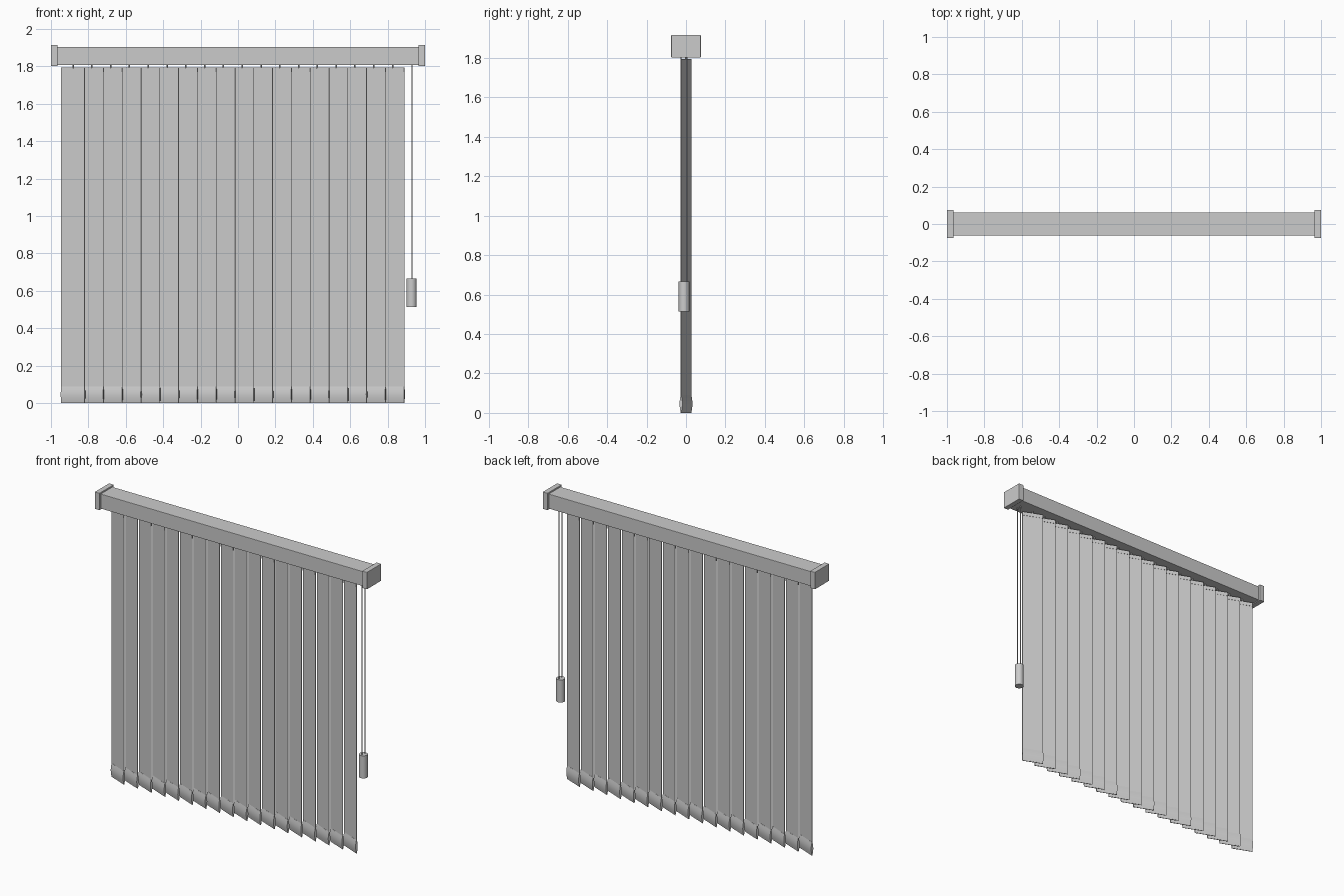
import bpy, bmesh, math
from mathutils import Matrix

if "Cube" in bpy.data.objects:
    bpy.data.objects.remove(bpy.data.objects["Cube"])

COUNT, PITCH, FIRST_X = 18, 0.1005, -0.882
WIDTH, TILT = 0.136, math.radians(-22)


def box(name, x, y, z, bevel=0.0):
    """Box from (min, max) ranges."""
    bm = bmesh.new()
    bmesh.ops.create_cube(bm, size=1)
    for v in bm.verts:
        v.co = [lo + (c + 0.5) * (hi - lo) for c, (lo, hi) in zip(v.co, (x, y, z))]
    ob = finish(name, bm)
    if bevel:
        m = ob.modifiers.new("bevel", 'BEVEL')
        m.width, m.segments = bevel, 2
    return ob


def rod(name, x, y, z0, z1, r, sides):
    bm = bmesh.new()
    bmesh.ops.create_cone(bm, cap_ends=True, segments=sides, radius1=r, radius2=r, depth=z1 - z0,
                          matrix=Matrix.Translation((x, y, (z0 + z1) / 2)))
    return smooth(finish(name, bm))


def finish(name, bm):
    bmesh.ops.recalc_face_normals(bm, faces=bm.faces)
    me = bpy.data.meshes.new(name)
    bm.to_mesh(me)
    bm.free()
    ob = bpy.data.objects.new(name, me)
    bpy.context.collection.objects.link(ob)
    return ob


def smooth(ob):
    bpy.ops.object.select_all(action='DESELECT')
    ob.select_set(True)
    bpy.context.view_layer.objects.active = ob
    bpy.ops.object.shade_smooth_by_angle(angle=math.radians(35))
    return ob


def slat_mesh(name, half_profile):
    """Extrude a symmetric (half thickness, z) profile across the slat width."""
    bm = bmesh.new()
    loop = half_profile + [(-y, z) for y, z in reversed(half_profile)]
    face = bm.faces.new([bm.verts.new((-WIDTH / 2, y, z)) for y, z in loop])
    ext = bmesh.ops.extrude_face_region(bm, geom=[face], use_keep_orig=True)
    verts = [g for g in ext["geom"] if isinstance(g, bmesh.types.BMVert)]
    bmesh.ops.translate(bm, verts=verts, vec=(WIDTH, 0, 0))
    return smooth(finish(name, bm))


# Head rail and end caps
box("head_rail", (-0.967, 0.967), (-0.062, 0.062), (1.808, 1.905), 0.002)
for side, name in ((-1, "end_cap_left"), (1, "end_cap_right")):
    box(name, sorted((side * 0.965, side)), (-0.075, 0.075), (1.802, 1.915), 0.002)

# Slat parts: fabric, bulging bottom weight pocket, top holder
pocket = [(0.0018 + 0.006 * math.sin(math.pi * i / 8), 0.003 + 0.087 * i / 8) for i in range(9)]
parts = [
    slat_mesh("slat", [(0.0014, 0.0), (0.0014, 1.79)]),
    slat_mesh("weight_pocket", pocket),
    slat_mesh("slat_holder", [(0.003, 1.77), (0.003, 1.795)]),
    rod("hanger_stem", 0, 0, 1.79, 1.815, 0.004, 10),
]

# Repeat the tilted slats along the rail
for i in range(COUNT):
    for part in parts:
        ob = part
        if i:
            ob = bpy.data.objects.new(f"{part.name}_{i + 1}", part.data)
            bpy.context.collection.objects.link(ob)
        ob.location.x = FIRST_X + PITCH * i
        ob.rotation_euler.z = TILT

# Control cord loop and its weight
for y, name in ((-0.025, "cord_front"), (0.005, "cord_back")):
    rod(name, 0.93, y, 0.65, 1.82, 0.003, 8)
smooth(rod("cord_weight", 0.928, -0.01, 0.515, 0.665, 0.027, 24))
